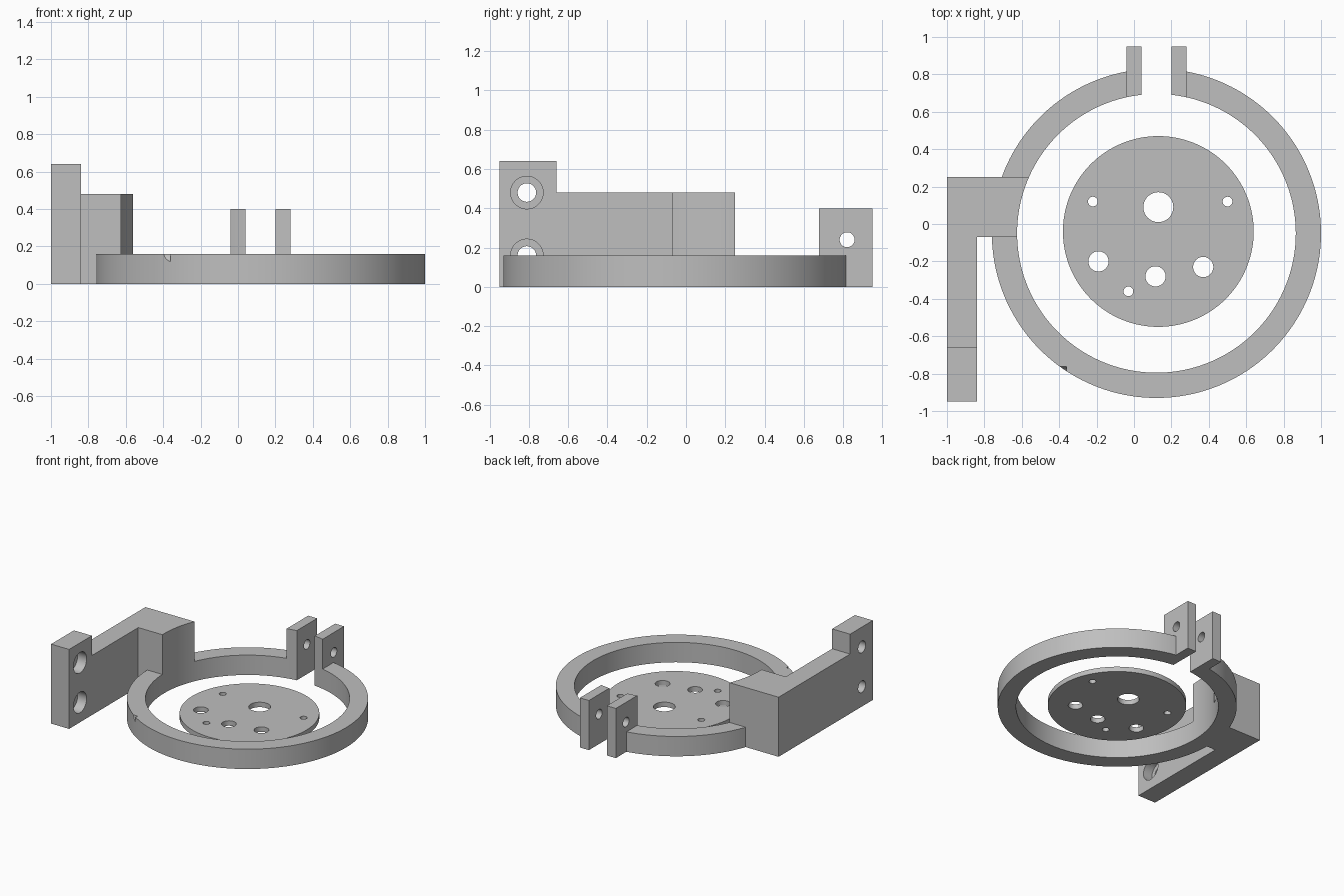
import bpy
import math
from mathutils import Matrix

default = bpy.data.objects.get("Cube")
if default:
    bpy.data.objects.remove(default, do_unlink=True)

grey = bpy.data.materials.new("plain grey")
grey.use_nodes = True
grey.diffuse_color = (0.52, 0.52, 0.52, 1)
grey.node_tree.nodes["Principled BSDF"].inputs["Base Color"].default_value = (0.52, 0.52, 0.52, 1)


def finish(obj, name):
    obj.name = name
    obj.data.name = name
    obj.data.materials.clear()
    obj.data.materials.append(grey)
    return obj


def box(name, x, y, z):
    """Box given by its (low, high) limits on each axis."""
    bpy.ops.mesh.primitive_cube_add(size=1)
    obj = bpy.context.object
    limits = (x, y, z)
    size = [hi - lo for lo, hi in limits]
    centre = [(hi + lo) / 2 for lo, hi in limits]
    obj.data.transform(Matrix.Translation(centre) @ Matrix.Diagonal((*size, 1)))
    return finish(obj, name)


def rod(name, axis, a, b, radius, low, high, sides=48):
    """Cylinder along x or z; a and b are its centre on the other two axes."""
    bpy.ops.mesh.primitive_cylinder_add(vertices=sides, radius=radius, depth=high - low)
    obj = bpy.context.object
    mid = (low + high) / 2
    if axis == "x":
        move = Matrix.Translation((mid, a, b)) @ Matrix.Rotation(math.pi / 2, 4, "Y")
    else:
        move = Matrix.Translation((a, b, mid))
    obj.data.transform(move)
    return finish(obj, name)


def combine(target, tool, operation):
    """Apply a boolean and discard the tool."""
    mod = target.modifiers.new(operation.lower(), "BOOLEAN")
    mod.operation = operation
    mod.solver = "EXACT"
    mod.object = tool
    bpy.context.view_layer.objects.active = target
    bpy.ops.object.modifier_apply(modifier=mod.name)
    bpy.data.objects.remove(tool, do_unlink=True)


def smooth(obj):
    bpy.ops.object.select_all(action="DESELECT")
    obj.select_set(True)
    bpy.context.view_layer.objects.active = obj
    bpy.ops.object.shade_smooth_by_angle(angle=math.radians(30))


# Clamp ring, with its tabs and side bracket joined on before boring
CX, CY = 0.12, -0.05
clamp = rod("clamp_ring_with_bracket", "z", CX, CY, 0.88, 0, 0.16, 160)
solids = [
    box("right_tab", (-0.04, 0.04), (0.6, 0.95), (0, 0.4)),
    box("left_tab", (0.2, 0.28), (0.6, 0.95), (0, 0.4)),
    box("bracket_block", (-1, -0.5), (-0.07, 0.25), (0, 0.48)),
    box("bracket_arm", (-1, -0.84), (-0.95, 0.1), (0, 0.48)),
    box("bracket_end", (-1, -0.84), (-0.95, -0.66), (0, 0.64)),
]
for solid in solids:
    combine(clamp, solid, "UNION")

# Ring bore, clamp gap and the bolt hole through both tabs
cutters = [
    rod("bore", "z", CX, CY, 0.745, -0.1, 1, 160),
    box("gap", (0.04, 0.2), (0.4, 1.1), (-0.1, 0.6)),
    rod("tab_hole", "x", 0.82, 0.24, 0.038, -0.2, 0.4),
]
# Counterbored mounting holes; the lower drill also nicks the ring
for z in (0.16, 0.48):
    cutters.append(rod("drill", "x", -0.81, z, 0.047, -1.1, -0.36))
    cutters.append(rod("counterbore", "x", -0.81, z, 0.083, -0.92, -0.8))
for cutter in cutters:
    combine(clamp, cutter, "DIFFERENCE")
smooth(clamp)

# Loose drilled disc in the middle
disc = rod("drilled_disc", "z", 0.13, -0.04, 0.51, 0, 0.04, 128)
holes = [
    (0.13, 0.09, 0.08),
    (-0.22, 0.12, 0.026),
    (0.5, 0.12, 0.026),
    (-0.03, -0.36, 0.026),
    (-0.19, -0.2, 0.054),
    (0.115, -0.28, 0.054),
    (0.37, -0.23, 0.054),
]
for x, y, radius in holes:
    combine(disc, rod("disc_hole", "z", x, y, radius, -0.1, 0.2), "DIFFERENCE")
smooth(disc)
